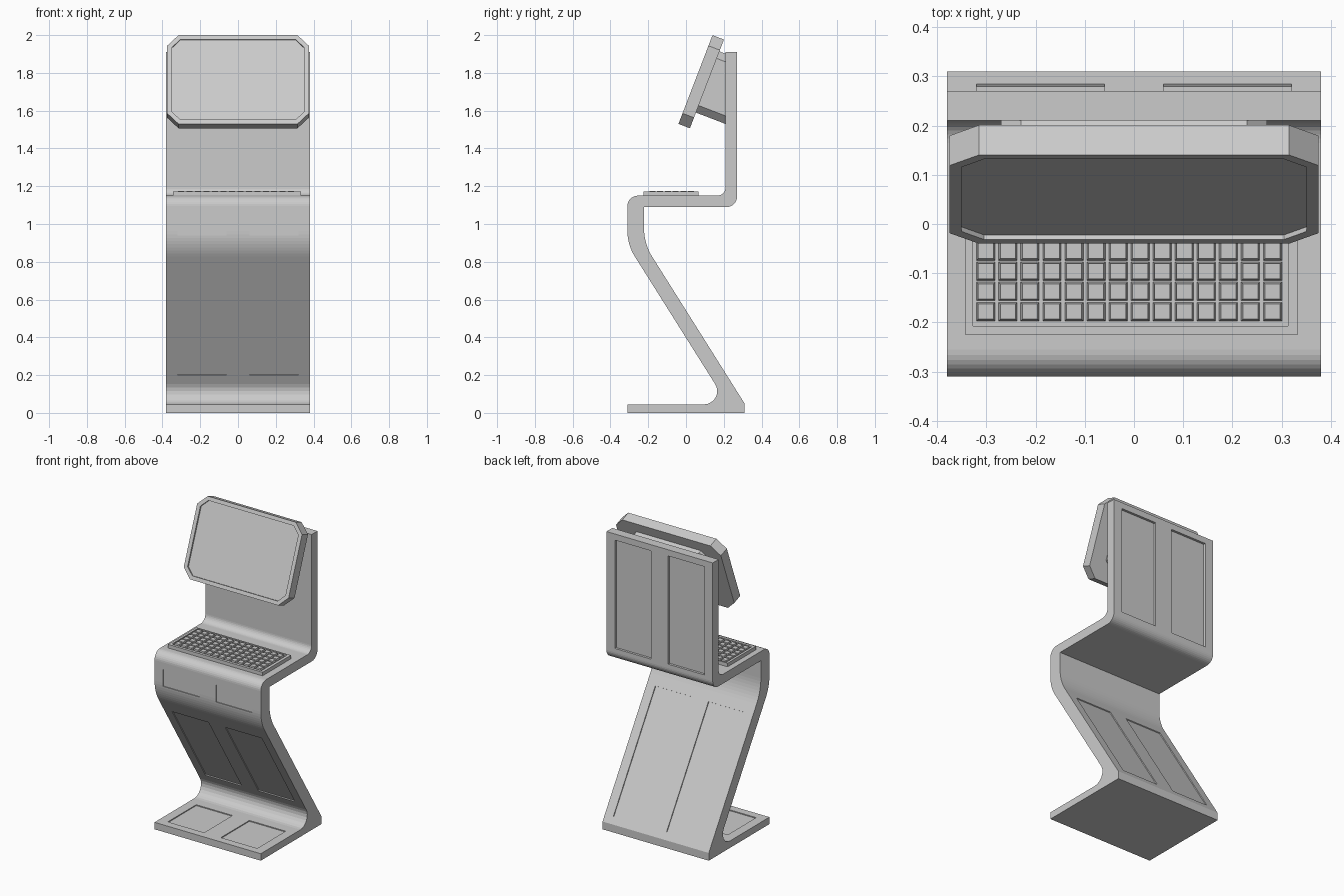
import bpy, bmesh, math
from mathutils import Vector

if "Cube" in bpy.data.objects:
    bpy.data.objects.remove(bpy.data.objects["Cube"])


def loft(bm, rings):
    """Skin a list of equal-length point rings and cap both ends."""
    loops = [[bm.verts.new(p) for p in r] for r in rings]
    n = len(loops[0])
    for a, b in zip(loops, loops[1:]):
        for i in range(n):
            j = (i + 1) % n
            bm.faces.new((a[i], a[j], b[j], b[i]))
    bm.faces.new(loops[0])
    bm.faces.new(loops[-1])


def finish(bm, name):
    bmesh.ops.recalc_face_normals(bm, faces=bm.faces[:])
    me = bpy.data.meshes.new(name)
    bm.to_mesh(me)
    bm.free()
    ob = bpy.data.objects.new(name, me)
    bpy.context.collection.objects.link(ob)
    return ob


def prism(bm, profile, x0, x1):
    loft(bm, [[(x, y, z) for y, z in profile] for x in (x0, x1)])


def rounded(corners, seg=8):
    """Fillet each (y, z, radius) corner of a closed profile."""
    out = []
    n = len(corners)
    for i, (y, z, r) in enumerate(corners):
        p = Vector((y, z))
        if r == 0:
            out.append(p)
            continue
        a = (Vector(corners[i - 1][:2]) - p).normalized()
        b = (Vector(corners[(i + 1) % n][:2]) - p).normalized()
        half = a.angle(b) / 2
        centre = p + (a + b).normalized() * (r / math.sin(half))
        t = r / math.tan(half)
        s, e = p + a * t - centre, p + b * t - centre
        ang = s.angle(e)
        for k in range(seg + 1):
            f = k / seg
            out.append(centre + (s * math.sin((1 - f) * ang) + e * math.sin(f * ang)) / math.sin(ang))
    return out


def rect(x0, x1, y0, y1, z):
    return [(x0, y0, z), (x1, y0, z), (x1, y1, z), (x0, y1, z)]


# Folded kiosk body: foot, slanted leg, shelf and upright back
W = 0.38
bm = bmesh.new()
prism(bm, rounded([
    (-0.31, 0, 0), (0.31, 0, 0), (0.31, 0.05, 0),
    (-0.222, 0.895, 0.28), (-0.222, 1.09, 0),
    (0.27, 1.09, 0.055), (0.27, 1.91, 0), (0.21, 1.91, 0),
    (0.21, 1.15, 0.045), (-0.31, 1.15, 0.055),
    (-0.31, 0.89, 0.25), (0.222, 0.045, 0.07), (-0.31, 0.045, 0)]), -W, W)
body = finish(bm, "kiosk_body")

# Paired shallow panel recesses: two surface points and a depth for each
slope = 1.588
front = lambda z: (-0.31 + (0.89 - z) / slope, z)
back = lambda z: (0.31 - (z - 0.05) / slope, z)
bm = bmesh.new()
for p, q, d in [
        (front(0.2), front(0.74), 0.006),
        (back(0.09), back(0.77), 0.006),
        ((0.27, 1.17), (0.27, 1.87), 0.015),
        ((-0.31, 0.94), (-0.31, 1.05), 0.006),
        ((-0.26, 0.045), (0.03, 0.045), 0.006)]:
    p, q = Vector(p), Vector(q)
    t = (q - p).normalized()
    n = Vector((-t.y, t.x)) * d
    for x0, x1 in ((-0.32, -0.06), (0.06, 0.32)):
        prism(bm, [p + n, q + n, q - n, p - n], x0, x1)
cutter = finish(bm, "panel_cutter")
cutter.hide_render = True
mod = body.modifiers.new("panels", 'BOOLEAN')
mod.operation = 'DIFFERENCE'
mod.solver = 'EXACT'
mod.object = cutter
bpy.context.view_layer.objects.active = body
bpy.ops.object.modifier_apply(modifier="panels")
bpy.data.objects.remove(cutter)

# Tilted monitor frame: u across, v up the screen, d behind the screen
S, C = math.sin(math.radians(21)), math.cos(math.radians(21))


def place(u, v, d):
    return (u, -0.04 + v * S + d * C, 1.53 + v * C - d * S)


def octagon(w, v0, v1, c):
    return [(-w + c, v0), (w - c, v0), (w, v0 + c), (w, v1 - c),
            (w - c, v1), (-w + c, v1), (-w, v1 - c), (-w, v0 + c)]


# Monitor with inset screen
outer = octagon(0.375, 0, 0.503, 0.06)
inner = octagon(0.35, 0.024, 0.479, 0.045)
bm = bmesh.new()
loft(bm, [[place(u, v, d) for u, v in ring] for ring, d in
          ((outer, 0.065), (outer, 0), (inner, 0), (inner, 0.01))])
finish(bm, "monitor")

# Mount running square from the monitor back into the upright
near = [place(u, v, 0.06) for u, v in octagon(0.27, 0.089, 0.436, 0.04)]
far = [(x, 0.22, z - (0.22 - y) * S / C) for x, y, z in near]
bm = bmesh.new()
loft(bm, [near, far])
finish(bm, "monitor_mount")

# Keyboard tray with sunken well
edge = (-0.343, 0.333, -0.225, 0.065)
well = (-0.327, 0.313, -0.207, 0.055)
bm = bmesh.new()
loft(bm, [rect(*edge, 1.145), rect(*edge, 1.173), rect(*well, 1.173), rect(*well, 1.16)])
finish(bm, "keyboard_tray")

# Tapered keys
bm = bmesh.new()
for row in range(6):
    for col in range(14):
        x, y = -0.301 + col * 0.0448, -0.178 + row * 0.041
        loft(bm, [rect(x - h, x + h, y - h, y + h, z) for h, z in ((0.019, 1.159), (0.0155, 1.175))])
finish(bm, "keyboard_keys")
